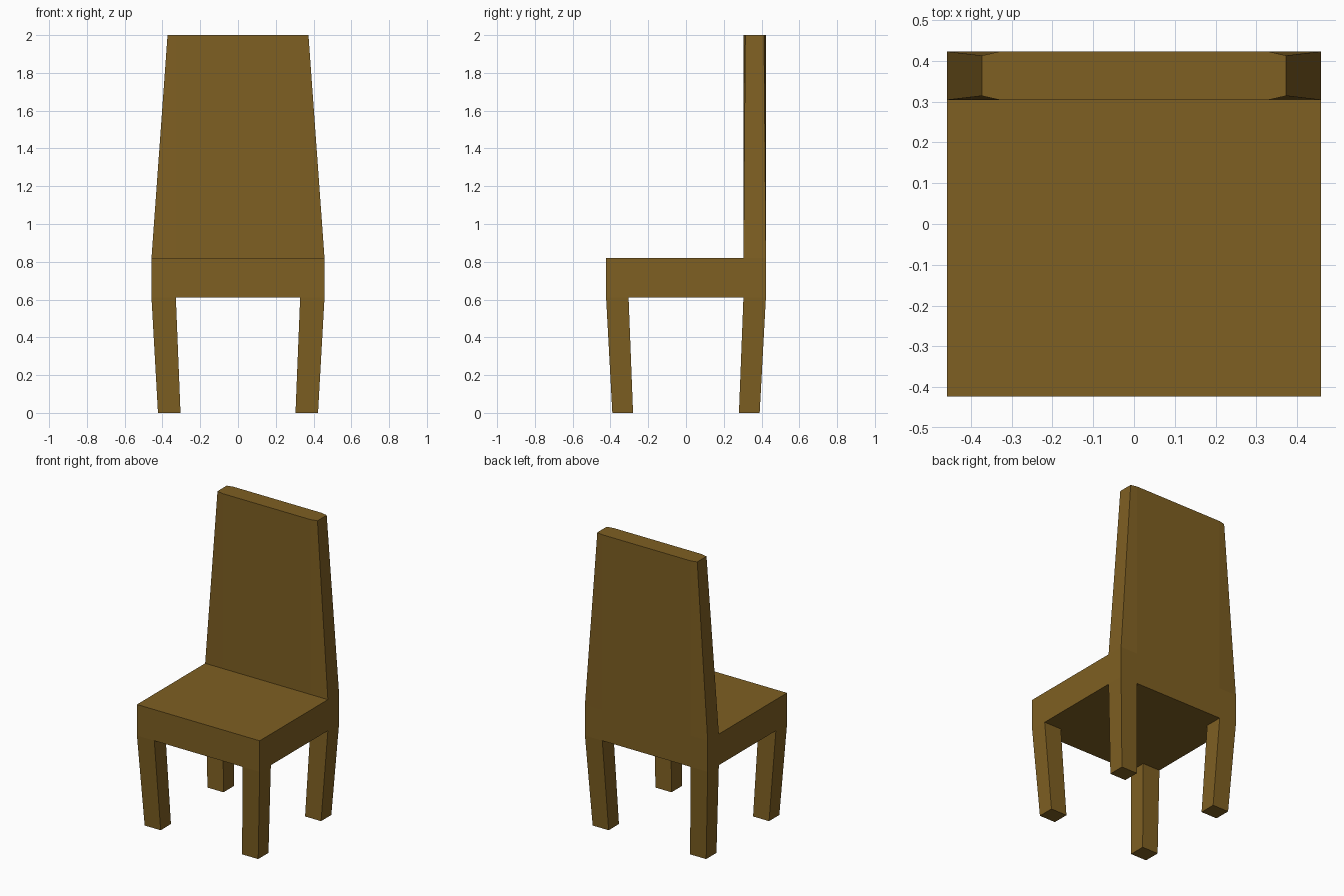
import bpy, bmesh
from mathutils import Vector

if "Cube" in bpy.data.objects:
    bpy.data.objects.remove(bpy.data.objects["Cube"])

HX, HY = 0.458, 0.423        # seat half sizes
CX, CY = 0.329, 0.304        # inner lines of legs and backrest
Z_SEAT, Z_TOP = 0.61, 0.82

bm = bmesh.new()


def extrude(faces, dz):
    """Extrude faces vertically and return the new end vertices."""
    out = bmesh.ops.extrude_face_region(bm, geom=faces)["geom"]
    verts = [g for g in out if isinstance(g, bmesh.types.BMVert)]
    bmesh.ops.translate(bm, vec=(0, 0, dz), verts=verts)
    return verts


def faces_where(z, test):
    return [f for f in bm.faces if abs(f.normal.z) > 0.9
            and abs(f.calc_center_median().z - z) < 0.01
            and test(f.calc_center_median())]


# Seat slab, cut into a 3 x 3 grid
bmesh.ops.create_cube(bm, size=1)
for v in bm.verts:
    v.co = Vector((v.co.x * 2 * HX, v.co.y * 2 * HY,
                   Z_TOP if v.co.z > 0 else Z_SEAT))
for axis, d in ((Vector((1, 0, 0)), CX), (Vector((0, 1, 0)), CY)):
    for s in (-1, 1):
        bmesh.ops.bisect_plane(bm, geom=bm.verts[:] + bm.edges[:] + bm.faces[:],
                               plane_co=axis * d * s, plane_no=axis)
bm.normal_update()

# Legs, leaning inwards towards the floor
corners = faces_where(Z_SEAT, lambda c: abs(c.x) > CX and abs(c.y) > CY)
for face in corners:
    for v in extrude([face], -Z_SEAT):
        v.co.x *= 0.925
        v.co.y *= 0.922
bm.normal_update()

# Backrest, outer corners tapering towards the top
for v in extrude(faces_where(Z_TOP, lambda c: c.y > CY), 2 - Z_TOP):
    if abs(v.co.x) > CX + 0.01:
        v.co.x *= 0.373 / HX
        mid = (HY + CY) / 2
        v.co.y = mid + (v.co.y - mid) * 0.83

bmesh.ops.recalc_face_normals(bm, faces=bm.faces[:])
mesh = bpy.data.meshes.new("chair")
bm.to_mesh(mesh)
bm.free()

# Brown wood
wood = bpy.data.materials.new("wood")
wood.diffuse_color = (0.21, 0.115, 0.016, 1)
wood.use_nodes = True
wood.node_tree.nodes["Principled BSDF"].inputs["Base Color"].default_value = wood.diffuse_color
mesh.materials.append(wood)
chair = bpy.data.objects.new("chair", mesh)
bpy.context.collection.objects.link(chair)
